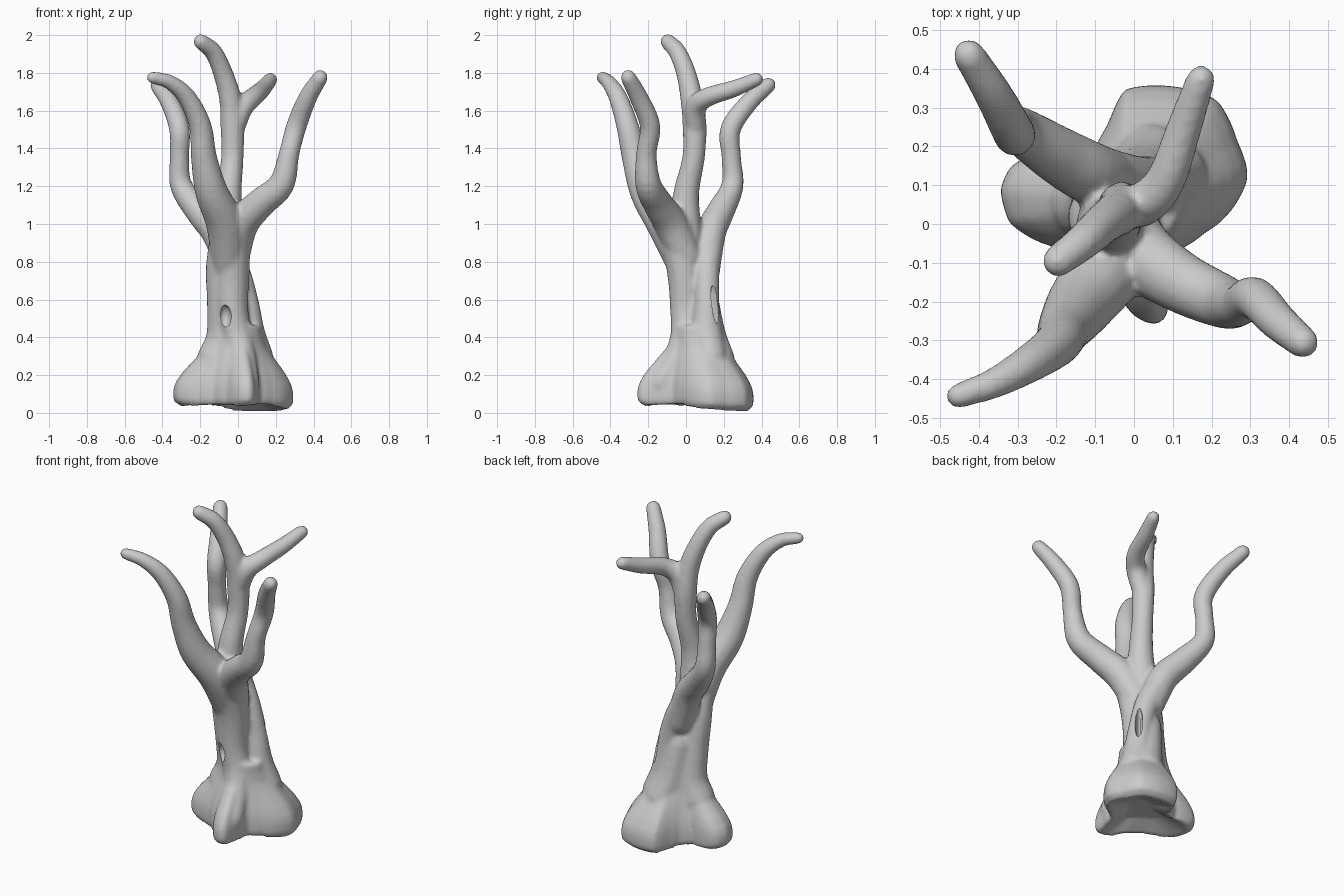
import bpy, bmesh, math
from mathutils import Vector

if "Cube" in bpy.data.objects:
    bpy.data.objects.remove(bpy.data.objects["Cube"])

SIDES, STEPS = 14, 5
bm = bmesh.new()


def spline(pts):
    """Catmull-Rom resampling of (x, y, z, radius) points."""
    p = [Vector(q) for q in pts]
    p = [p[0] * 2 - p[1]] + p + [p[-1] * 2 - p[-2]]
    out = []
    for i in range(1, len(p) - 2):
        a, b, c, d = p[i - 1:i + 3]
        for s in range(STEPS):
            t = s / STEPS
            out.append(0.5 * (2 * b + (c - a) * t + (2 * a - 5 * b + 4 * c - d) * t * t
                              + (3 * b - a - 3 * c + d) * t ** 3))
    return out + [p[-2]]


def skin(rings):
    """Closed surface through equal rings of vertices."""
    for r0, r1 in zip(rings, rings[1:]):
        for j in range(len(r0)):
            k = (j + 1) % len(r0)
            bm.faces.new((r0[j], r0[k], r1[k], r1[j]))
    bm.faces.new(rings[0][::-1])
    bm.faces.new(rings[-1])


def limb(pts):
    """Tapered tube with rounded ends."""
    path = spline(pts)
    pos = [q.xyz for q in path]
    n = len(pos)
    tans = [(pos[min(i + 1, n - 1)] - pos[max(i - 1, 0)]).normalized() for i in range(n)]
    caps = [math.radians(k) for k in (30, 55, 80)]
    stations = [(pos[0] - tans[0] * path[0].w * math.sin(a), tans[0], path[0].w * math.cos(a))
                for a in reversed(caps)]
    stations += [(pos[i], tans[i], path[i].w) for i in range(n)]
    stations += [(pos[-1] + tans[-1] * path[-1].w * math.sin(a), tans[-1], path[-1].w * math.cos(a))
                 for a in caps]
    rings, u = [], tans[0].orthogonal().normalized()
    for c, t, r in stations:
        u = (u - t * u.dot(t)).normalized()
        v = t.cross(u)
        angles = [2 * math.pi * j / SIDES for j in range(SIDES)]
        rings.append([bm.verts.new(c + (u * math.cos(a) + v * math.sin(a)) * r) for a in angles])
    skin(rings)


def lerp_table(table, x):
    for (x0, y0), (x1, y1) in zip(table, table[1:]):
        if x <= x1:
            return y0 + (y1 - y0) * (x - x0) / (x1 - x0)
    return table[-1][1]


# Branches
limb([(-.05, -.01, .78, .09), (-.07, -.11, 1.0, .10), (-.14, -.21, 1.17, .088), (-.18, -.27, 1.35, .07),
      (-.2, -.31, 1.52, .06), (-.27, -.36, 1.67, .05), (-.36, -.41, 1.75, .04), (-.452, -.443, 1.775, .033)])
limb([(-.03, .1, .75, .08), (-.11, .13, .95, .082), (-.2, .18, 1.06, .075), (-.3, .245, 1.2, .06),
      (-.31, .24, 1.35, .052), (-.31, .235, 1.5, .055), (-.36, .33, 1.64, .05), (-.425, .435, 1.735, .042)])
limb([(-.03, .0, .82, .09), (.02, -.08, 1.0, .09), (.12, -.15, 1.11, .08), (.23, -.2, 1.21, .07),
      (.27, -.21, 1.37, .055), (.31, -.19, 1.52, .055), (.37, -.25, 1.67, .05), (.435, -.305, 1.775, .042)])
limb([(-.06, 0, .92, .09), (-.05, .0, 1.15, .07), (-.03, .04, 1.35, .06), (-.03, .045, 1.52, .064),
      (-.04, .03, 1.66, .06), (-.08, 0, 1.8, .053), (-.13, -.045, 1.91, .048), (-.195, -.095, 1.965, .042)])
limb([(-.03, .05, 1.46, .05), (.02, .05, 1.61, .058), (.08, .11, 1.67, .052), (.13, .25, 1.715, .046),
      (.172, .372, 1.765, .038)])

# Trunk strands: left, front, right, back
limb([(-.06, -.05, .97, .08), (-.09, .01, .78, .08), (-.08, .04, .57, .085), (-.08, .06, .4, .09),
      (-.12, .06, .28, .1)])
limb([(-.02, -.06, .97, .09), (-.03, -.01, .75, .092), (-.03, 0, .55, .085), (0, -.005, .4, .08),
      (.03, -.06, .27, .07), (.045, -.13, .16, .07)])
limb([(-.1, .13, .92, .075), (-.01, .11, .76, .07), (.045, .11, .58, .067), (.06, .11, .42, .085),
      (.1, .13, .29, .09)])
limb([(-.02, .09, .62, .08), (.01, .12, .42, .09), (.05, .17, .28, .09)])

# Flared root base: footprint radius by angle, fading into the trunk with height
FOOT = [(0, .27), (12, .305), (30, .31), (50, .34), (75, .31), (95, .29), (108, .21), (125, .17),
        (145, .19), (162, .33), (175, .35), (190, .33), (210, .24), (230, .2), (255, .22),
        (272, .31), (283, .335), (294, .24), (312, .17), (335, .2), (360, .27)]
FADE = [(.0, .8), (.03, .97), (.08, 1), (.13, .95), (.2, .75), (.27, .47), (.34, .2), (.42, .04), (.5, 0)]
rings = []
for level in (None, .0, .03, .06, .1, .14, .19, .24, .29, .34, .4, .46):
    ring = []
    for j in range(72):
        deg = j * 5
        foot = lerp_table(FOOT, deg)
        # lowest point: level with the ground under the back, raised elsewhere
        low = .035 - .03 * max(0, math.cos(math.radians(deg - 65))) + .12 * max(0, .24 - foot)
        h = level or 0
        r = .12 + (foot - .12) * lerp_table(FADE, h)
        z = low + h * (1 - low / .5)
        if level is None:  # arched underside
            r, z = r * .4, .085
        a = math.radians(deg)
        ring.append(bm.verts.new((r * math.cos(a), .06 + r * math.sin(a), z)))
    rings.append(ring)
skin(rings)

bmesh.ops.recalc_face_normals(bm, faces=bm.faces)
mesh = bpy.data.meshes.new("tree")
bm.to_mesh(mesh)
bm.free()
tree = bpy.data.objects.new("tree", mesh)
bpy.context.collection.objects.link(tree)

# Fuse the limbs into one skin
fuse = tree.modifiers.new("fuse", 'REMESH')
fuse.mode = 'VOXEL'
fuse.voxel_size = 0.012
fuse.use_smooth_shade = True


# Hollows in the trunk: front knot hole and slit at the back right
def hollow(name, loc, scale, rot):
    bpy.ops.mesh.primitive_uv_sphere_add(segments=24, ring_count=16, radius=1, location=loc, rotation=rot)
    cutter = bpy.context.object
    cutter.name = name
    cutter.scale = scale
    cutter.hide_render = True
    cutter.display_type = 'WIRE'
    cutter.hide_set(True)
    cut = tree.modifiers.new(name, 'BOOLEAN')
    cut.operation = 'DIFFERENCE'
    cut.object = cutter


hollow("knot_hole_cutter", (-.07, -.085, .51), (.034, .055, .062), (0, 0, 0))
hollow("side_slit_cutter", (.09, .15, .57), (.05, .02, .11), (0, 0, math.radians(40)))

soften = tree.modifiers.new("soften", 'SMOOTH')
soften.factor = 0.5
soften.iterations = 6
